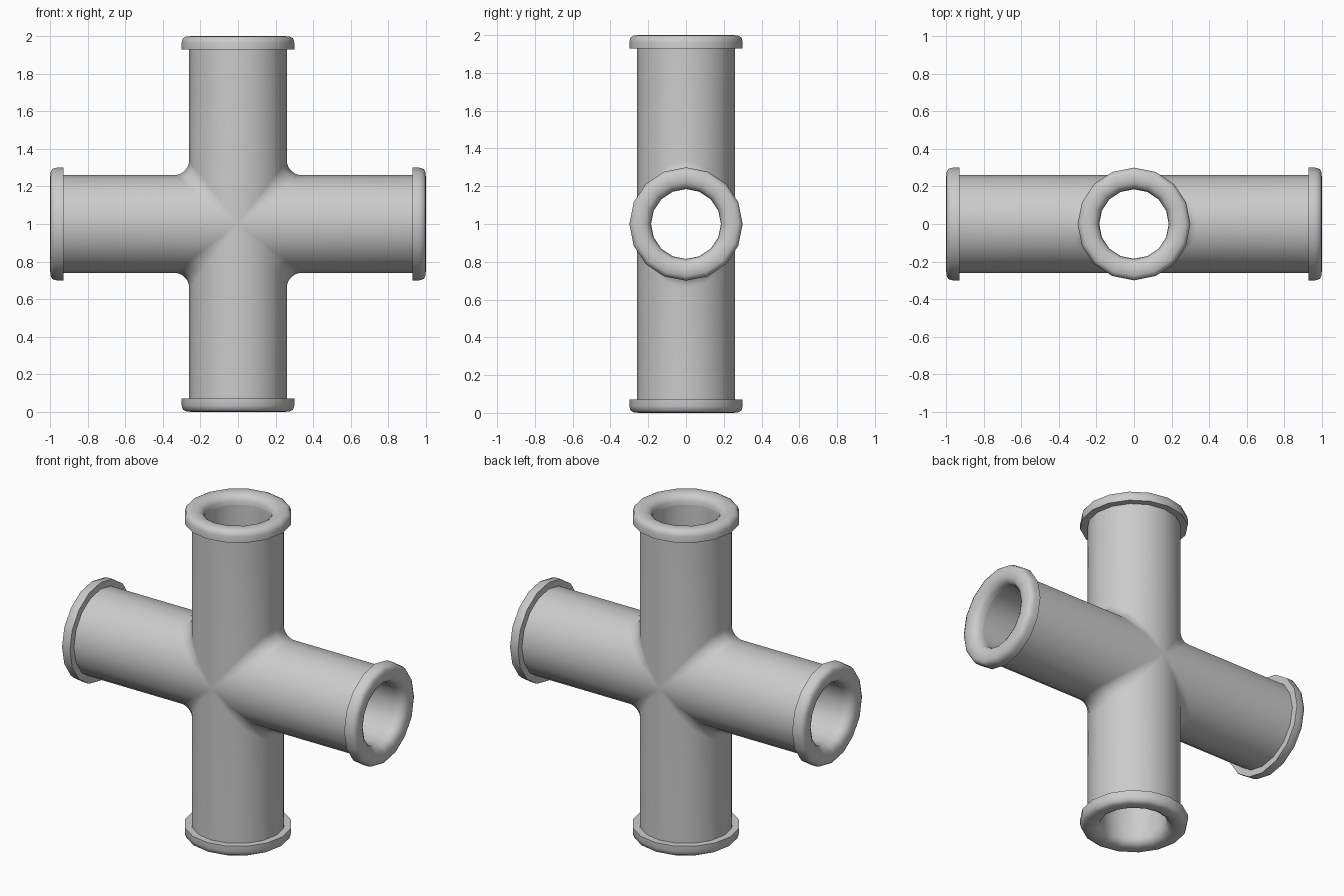
import bpy, bmesh
from math import sin, cos, pi, sqrt
from mathutils import Matrix, Vector

if "Cube" in bpy.data.objects:
    bpy.data.objects.remove(bpy.data.objects["Cube"])

SIDES = 16
CENTRE = Matrix.Translation((0, 0, 1))
ARMS = [CENTRE @ Matrix.Rotation(k * pi / 2, 4, 'Y') for k in range(4)]


def column(r, ang, top, fillet):
    """One lengthwise line of an upright arm, from its end to the mitred seam."""
    x, y = r * cos(ang), r * sin(ang)
    s, a = (1 if x >= 0 else -1), abs(x)
    f = fillet * abs(cos(ang))
    pts = [Vector((x, y, top))]
    for i in range(5):
        t = pi / 4 * i / 4
        pts.append(Vector((s * (a + f * (1 - cos(t))), y, a + f * (1 - sin(t)))))
    return pts


def ring(profile):
    """Columns of a revolved profile of (radius, height) points."""
    return [[Vector((r * cos(2 * pi * k / SIDES), r * sin(2 * pi * k / SIDES), z))
             for r, z in profile] for k in range(SIDES)]


def tube(r, top, fillet):
    return [column(r, 2 * pi * k / SIDES, top, fillet) for k in range(SIDES)]


def skin(bm, cols, matrix, inward=False):
    grid = [[bm.verts.new(matrix @ p) for p in c] for c in cols]
    for k in range(len(grid)):
        a, b = grid[k], grid[(k + 1) % len(grid)]
        for i in range(len(a) - 1):
            q = [a[i], a[i + 1], b[i + 1], b[i]]
            bm.faces.new(q[::-1] if inward else q)


def finish(name, bm, angle):
    bmesh.ops.remove_doubles(bm, verts=bm.verts, dist=0.0005)
    me = bpy.data.meshes.new(name)
    bm.to_mesh(me)
    bm.free()
    ob = bpy.data.objects.new(name, me)
    bpy.context.collection.objects.link(ob)
    bpy.ops.object.select_all(action='DESELECT')
    ob.select_set(True)
    bpy.context.view_layer.objects.active = ob
    bpy.ops.object.shade_smooth_by_angle(angle=angle)


# Four-way pipe body, filleted where the arms meet
bm = bmesh.new()
for m in ARMS:
    skin(bm, tube(0.26, 0.93, 0.08), m)
finish("pipe_body", bm, 0.8)

# Crossing bores
bm = bmesh.new()
for m in ARMS:
    skin(bm, tube(0.185, 0.94, 0), m, inward=True)
finish("pipe_bore", bm, 0.6)

# End flanges with rounded rims
RIM = [(0.185, 0.94), (0.188, 0.965), (0.2, 0.985), (0.22, 0.997), (0.245, 1.0),
       (0.275, 0.998), (0.293, 0.988), (0.3, 0.965), (0.3, 0.93), (0.26, 0.93)]
for name, m in zip(("top", "right", "bottom", "left"), ARMS):
    bm = bmesh.new()
    skin(bm, ring(RIM), m)
    finish(name + "_flange", bm, 0.8)
